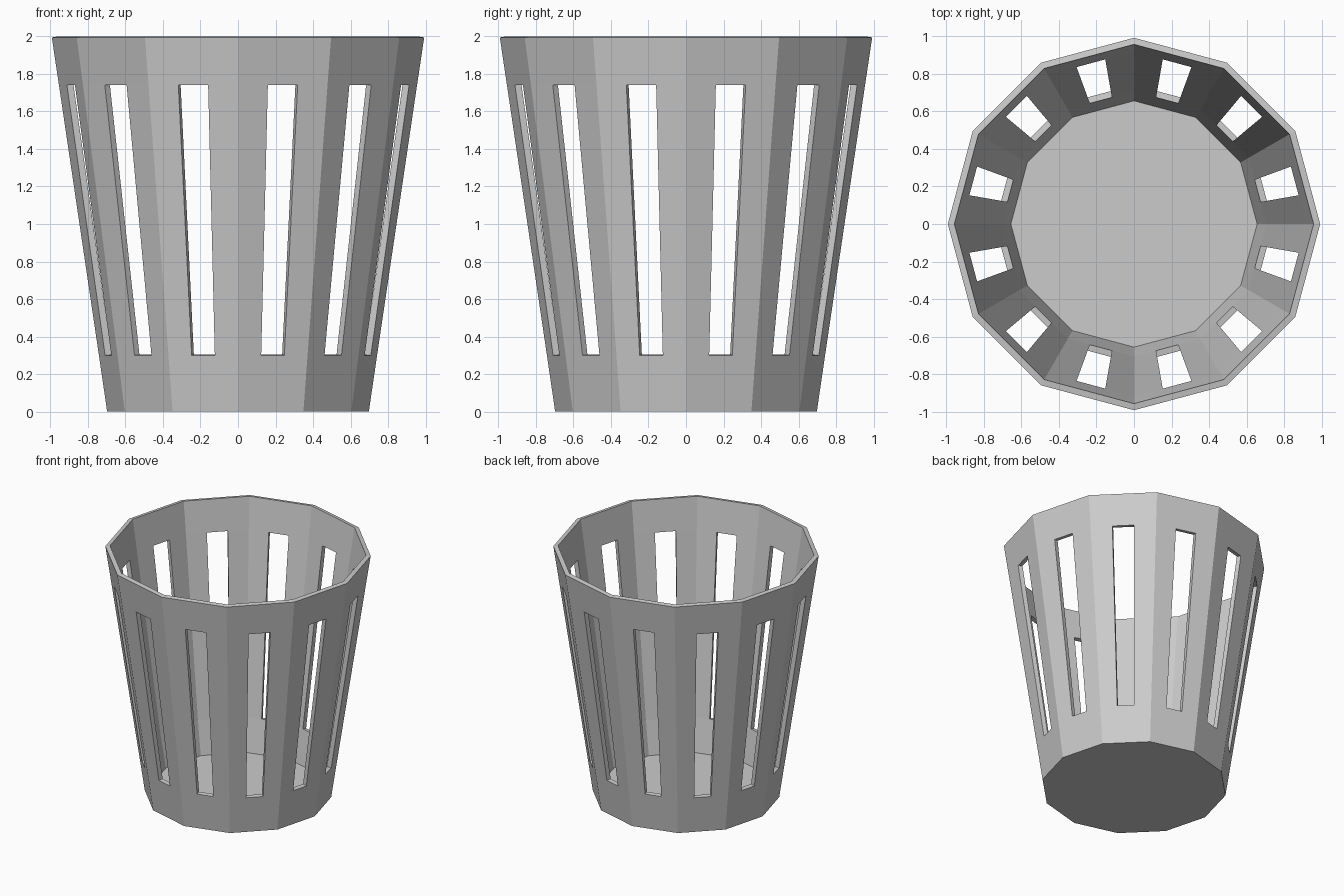
import bpy, bmesh
from math import cos, sin, pi
from mathutils import Vector

cube = bpy.data.objects.get("Cube")
if cube:
    bpy.data.objects.remove(cube, do_unlink=True)

SIDES = 12
COLS = SIDES * 3          # each flat panel is split in thirds, the middle one holds a slot

# (radius, height) from base to rim
OUTER = [(0.697, 0.0), (0.741, 0.3), (0.954, 1.74), (0.992, 1.994)]
INNER = [(0.656, 0.035), (0.706, 0.305), (0.918, 1.745), (0.957, 2.0)]

grey = bpy.data.materials.new("grey plastic")
grey.use_nodes = True
colour = (0.6, 0.6, 0.6, 1)
grey.diffuse_color = colour
grey.node_tree.nodes["Principled BSDF"].inputs["Base Color"].default_value = colour

bm = bmesh.new()


def ring(radius, z):
    """Twelve-sided ring with two extra points along every side."""
    corners = [Vector((radius * cos(2 * pi * i / SIDES), radius * sin(2 * pi * i / SIDES), z))
               for i in range(SIDES + 1)]
    return [bm.verts.new(corners[i].lerp(corners[i + 1], k / 3))
            for i in range(SIDES) for k in range(3)]


outer = [ring(r, z) for r, z in OUTER]
inner = [ring(r, z) for r, z in INNER]

# Base, underside and inside
bm.faces.new(outer[0])
bm.faces.new(inner[0])

for c in range(COLS):
    n = (c + 1) % COLS
    slot = c % 3 == 1
    # Walls, leaving the slots open
    for shell in (outer, inner):
        for lo in range(3):
            if not (slot and lo == 1):
                bm.faces.new((shell[lo][c], shell[lo][n], shell[lo + 1][n], shell[lo + 1][c]))
    # Rim
    bm.faces.new((outer[3][c], outer[3][n], inner[3][n], inner[3][c]))
    # Slot edges
    if slot:
        for a, b in (((1, c), (1, n)), ((1, n), (2, n)), ((2, n), (2, c)), ((2, c), (1, c))):
            bm.faces.new((outer[a[0]][a[1]], outer[b[0]][b[1]],
                          inner[b[0]][b[1]], inner[a[0]][a[1]]))

bmesh.ops.recalc_face_normals(bm, faces=bm.faces)
mesh = bpy.data.meshes.new("slotted_basket")
bm.to_mesh(mesh)
bm.free()
mesh.materials.append(grey)
basket = bpy.data.objects.new("slotted_basket", mesh)
bpy.context.scene.collection.objects.link(basket)
